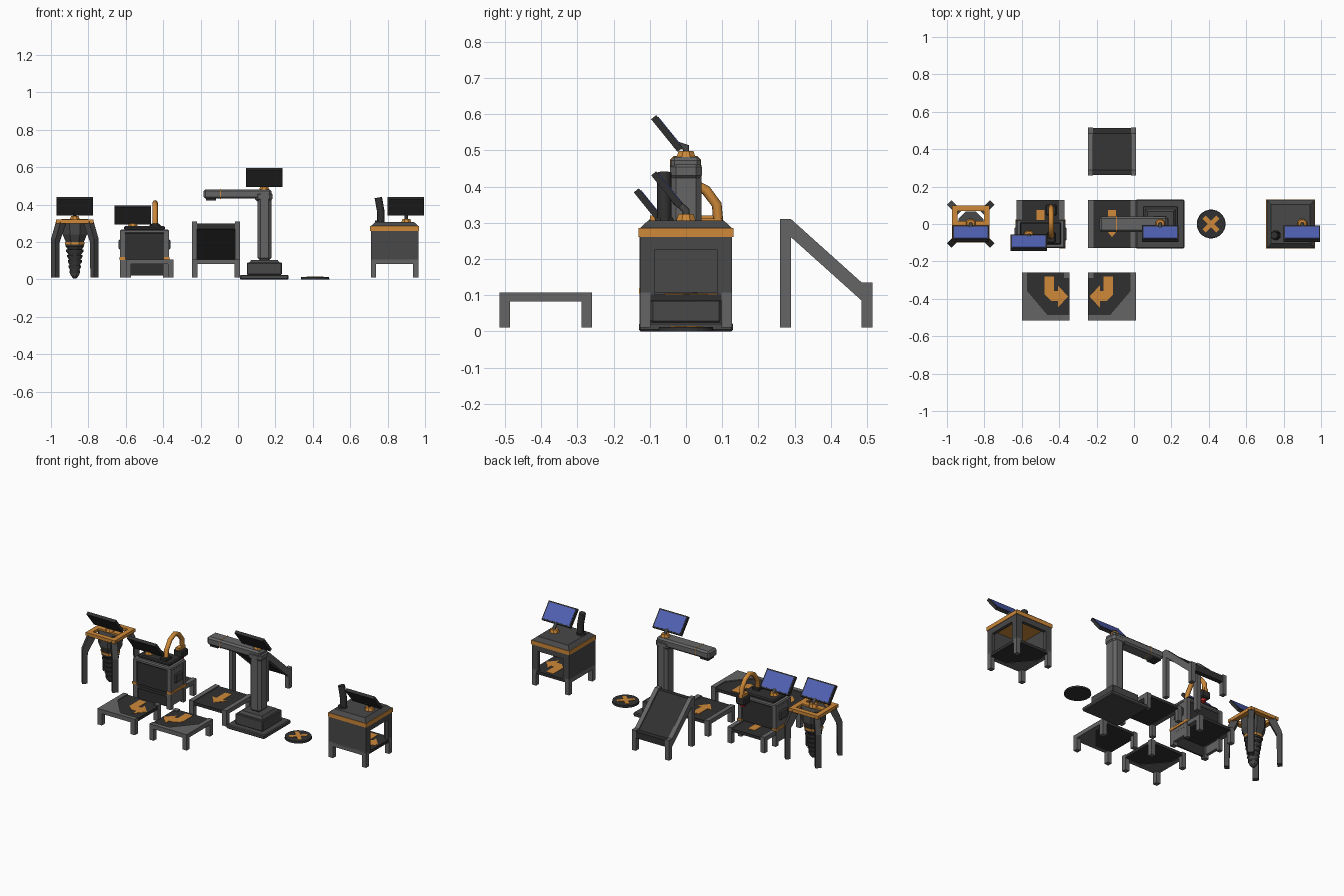
import bpy, bmesh, math
from mathutils import Matrix, Vector

if "Cube" in bpy.data.objects:
    bpy.data.objects.remove(bpy.data.objects["Cube"])


def mat(name, c):
    m = bpy.data.materials.new(name)
    m.diffuse_color = (*c, 1)
    m.use_nodes = True
    m.node_tree.nodes["Principled BSDF"].inputs["Base Color"].default_value = m.diffuse_color
    return m


ORANGE = mat("orange", (0.62, 0.25, 0.04))
BLUE = mat("blue", (0.08, 0.12, 0.45))
RED = mat("red", (0.6, 0.03, 0.03))
DARK = mat("dark", (0.03, 0.03, 0.03))
LIGHT = mat("light", (0.13, 0.13, 0.13))
MID = mat("mid", (0.065, 0.065, 0.065))


def finish(name, bm, m):
    bmesh.ops.recalc_face_normals(bm, faces=bm.faces)
    me = bpy.data.meshes.new(name)
    bm.to_mesh(me)
    bm.free()
    ob = bpy.data.objects.new(name, me)
    bpy.context.collection.objects.link(ob)
    me.materials.append(m)
    return ob


def box(name, x0, x1, y0, y1, z0, z1, m=LIGHT, bevel=0, taper=1):
    bm = bmesh.new()
    bmesh.ops.create_cube(bm, size=1)
    for v in bm.verts:
        t = taper if v.co.z > 0 else 1
        v.co = Vector(((x0 + x1) / 2 + v.co.x * t * (x1 - x0),
                       (y0 + y1) / 2 + v.co.y * t * (y1 - y0),
                       (z0 + z1) / 2 + v.co.z * (z1 - z0)))
    if bevel:
        bmesh.ops.bevel(bm, geom=bm.edges[:], offset=bevel, segments=1, affect='EDGES')
    return finish(name, bm, m)


def prism(name, pts, a, b, m=LIGHT, axis='z', off=(0, 0, 0), rot=0, flip=1):
    # axis z: pts are (x, y); axis x: pts are (y, z)
    bm = bmesh.new()
    to3 = (lambda p, h: (p[0] * flip, p[1], h)) if axis == 'z' else (lambda p, h: (h, p[0], p[1]))
    f = bm.faces.new([bm.verts.new(to3(p, a)) for p in pts])
    d = (0, 0, b - a) if axis == 'z' else (b - a, 0, 0)
    r = bmesh.ops.extrude_face_region(bm, geom=[f], use_keep_orig=True)
    bmesh.ops.translate(bm, vec=d, verts=[v for v in r['geom'] if isinstance(v, bmesh.types.BMVert)])
    bmesh.ops.transform(bm, matrix=Matrix.Translation(off) @ Matrix.Rotation(rot, 4, 'Z'), verts=bm.verts)
    return finish(name, bm, m)


def cone(name, x, y, z0, z1, r0, r1, m=MID, n=8):
    bm = bmesh.new()
    bmesh.ops.create_cone(bm, cap_ends=True, segments=n, radius1=r0, radius2=r1, depth=z1 - z0,
                          matrix=Matrix.Translation((x, y, (z0 + z1) / 2)) @ Matrix.Rotation(math.pi / n, 4, 'Z'))
    return finish(name, bm, m)


def tube(name, path, r, m):
    cu = bpy.data.curves.new(name, 'CURVE')
    cu.dimensions = '3D'
    cu.bevel_depth, cu.bevel_resolution, cu.use_fill_caps = r, 2, True
    sp = cu.splines.new('POLY')
    sp.points.add(len(path) - 1)
    for p, c in zip(sp.points, path):
        p.co = (*c, 1)
    cu.materials.append(m)
    ob = bpy.data.objects.new(name, cu)
    bpy.context.collection.objects.link(ob)


# tilted monitor with a stalk and an orange foot
def screen(name, x, y, z, fx, fy, fz):
    for part, w, h, y0, y1, m in (("case", .0975, .058, -.01, .008, DARK), ("glass", .09, .05, .004, .010, BLUE)):
        ob = box(f"{name}_screen_{part}", -w, w, y0, y1, -h, h, m)
        ob.matrix_world = Matrix.Translation((x, y, z)) @ Matrix.Rotation(math.radians(39), 4, 'X')
    cone(name + "_screen_foot", fx, fy, fz, fz + .02, .03, .022, ORANGE)
    tube(name + "_screen_stalk", [(fx, fy, fz), (fx, fy, fz + .03), (fx, y + .02, z - .03)], .01, MID)


H, I = .1275, .1


def legs(name, cx, cy):
    for i in (-1, 1):
        for j in (-1, 1):
            x, y = cx + i * (H - .0145), cy + j * (H - .0145)
            box(name + "_leg", x - .0145, x + .0145, y - .0145, y + .0145, .01, .108)


# straight conveyor running toward the front
def straight(name, cx, cy):
    legs(name, cx, cy)
    for s in (-1, 1):
        box(name + "_rail", cx + s * H - .014 * (s + 1), cx + s * H + .014 * (1 - s), cy - H, cy + H, .082, .108)
    box(name + "_belt", cx - I, cx + I, cy - H, cy + H, .084, .102, DARK)
    prism(name + "_arrow", [(-.022, .075), (.022, .075), (.022, -.01), (.05, -.01), (0, -.07), (-.05, -.01), (-.022, -.01)],
          .101, .104, ORANGE, off=(cx, cy, 0))


# corner conveyor, entry at the back and exit at the side
def corner(name, cx, cy, flip=1):
    legs(name, cx, cy)
    o = (cx, cy, 0)
    prism(name + "_rail", [(-H, H), (-I, H), (-I, .03), (.01, -I), (H, -I), (H, -H), (-H, -H)],
          .082, .108, LIGHT, off=o, flip=flip)
    prism(name + "_belt", [(-I, H), (I, H), (I, I), (H, I), (H, -I), (-I, -I)], .084, .102, DARK, off=o, flip=flip)
    prism(name + "_arrow", [(-.005, .107), (.045, .107), (.045, .03), (.065, .03), (.065, .06), (.12, 0), (.065, -.06),
                            (.065, -.025), (.03, -.025), (-.005, .01)], .101, .104, ORANGE, off=o, flip=flip)


straight("conveyor", -.1175, 0)
corner("left_corner", -.4725, -.3875)
corner("right_corner", -.1175, -.3875, -1)

# sloped conveyor
side = [(.26, .01), (.29, .01), (.29, .26), (.485, .085), (.485, .01), (.515, .01), (.515, .135), (.485, .135), (.29, .31), (.26, .31)]
for x in (-.245, -.017):
    prism("ramp_side", side, x, x + .027, LIGHT, 'x')
prism("ramp_belt", [(.262, .27), (.285, .265), (.485, .088), (.513, .088), (.513, .128), (.484, .128), (.288, .3), (.262, .3)],
      -.22, -.015, DARK, 'x')

# drill rig
D = -.8725
for k in range(4):
    prism("drill_leg", [(.163, .01), (.163, .215), (.125, .31), (.085, .31), (.09, .285), (.132, .2), (.135, .01)],
          -.0175, .0175, MID, 'x', (D, 0, 0), math.pi / 4 + k * math.pi / 2)
for s in (-1, 1):
    y, x = s * .085, D + s * .085
    box("drill_frame_bar", D - .1, D + .1, y - .015, y + .015, .3, .32, ORANGE)
    box("drill_frame_side", x - .015, x + .015, -.07, .07, .3, .32, ORANGE)
box("drill_frame_bridge", D - .07, D + .07, -.02, .015, .305, .322, ORANGE)
cone("drill_motor", D, 0, .24, .312, .07, .072)
cone("drill_chuck", D, 0, .2, .24, .052, .07)
cone("drill_collar", D, 0, .187, .2, .056, .056, ORANGE)
for k in range(6):
    z, r = .187 - .028 * k, .052 - .0045 * k
    cone("drill_flute", D, 0, z - .012, z, r, r, DARK, 12)
    cone("drill_core", D, 0, z - .028, z - .012, r * .72, r * .95, MID, 12)
cone("drill_tip", D, 0, .005, .02, .01, .022, MID, 8)
screen("drill", D, -.052, .392, D, 0, .318)

# scanning machine on a straight conveyor
M = -.5
straight("scanner_conveyor", M, 0)
for x in (M - .13, M + .105):
    for y in (-.128, -.003):
        box("scanner_post", x, x + .025, y, y + .025, .01, .26, LIGHT)
    box("scanner_side", x + .003, x + .022, -.11, .005, .03, .25, LIGHT)
    box("scanner_side_stripe", x - .003, x + .028, -.13, .024, .105, .12, ORANGE)
    box("scanner_side_pod", x - .008, x + .033, -.09, -.015, .16, .215, MID, .006)
for y in (-.12, .0):
    box("scanner_panel", M - .11, M + .11, y, y + .012, .108, .25, DARK)
box("scanner_lower_panel", M - .11, M + .11, -.118, -.108, .02, .085, DARK)
box("scanner_cap", M - .13, M + .13, -.128, .022, .245, .268, LIGHT, .006)
box("scanner_lid", M - .11, M + .11, -.11, .01, .265, .285, DARK, .006)
A = -.443
tube("scanner_arch", [(A, -.07, .27), (A, -.065, .34), (A, -.03, .39), (A, .015, .41), (A, .055, .39), (A, .085, .35), (A, .09, .29)], .014, ORANGE)
box("scanner_arch_foot", A - .022, A + .022, -.1, -.045, .28, .3, DARK, .004)
box("scanner_arch_flange", A - .013, A + .013, .04, .1, .295, .312, ORANGE)
box("scanner_head", A - .03, A + .03, .045, .105, .25, .295, DARK, .006)
cone("scanner_lens", A, .075, .235, .252, .018, .018, RED)
screen("scanner", -.562, -.1, .345, -.562, -.06, .28)

# crane
box("crane_slab", .01, .27, -.13, .13, 0, .025, MID, .005)
box("crane_base", .048, .235, -.095, .095, .025, .09, MID, .004)
box("crane_base_top", .06, .223, -.08, .08, .09, .105, MID, 0, .85)
box("crane_column", .103, .178, -.043, .043, .1, .475, LIGHT, .016)
box("crane_arm", -.185, .178, -.042, .04, .432, .482, LIGHT, .01)
box("crane_arm_band", -.102, -.085, -.044, .042, .431, .484, ORANGE, .01)
box("crane_arm_nozzle", -.172, -.118, -.03, .03, .422, .436, DARK)
box("crane_elbow", .09, .185, -.044, .044, .415, .47, LIGHT, .016)
screen("crane", .14, -.052, .547, .14, 0, .478)

# floor disc with a cross
cone("pad_disc", .4125, 0, 0, .012, .077, .075, DARK, 24)
for s in (-1, 1):
    prism("pad_cross", [(-.052, -.012), (.052, -.012), (.052, .012), (-.052, .012)], .011, .0145, ORANGE,
          off=(.4125, 0, 0), rot=s * math.pi / 4)

# processing cabinet over a corner conveyor
S = .8375
corner("cabinet_conveyor", S, 0)
box("cabinet_front_wall", S - H, S + H, -H, -H + .02, .1, .262, MID)
box("cabinet_left_wall", S - H, S - H + .02, -H, H, .1, .262, MID)
for a in (-1, 1):
    p, q = sorted((a * .086, a * H))
    box("cabinet_right_post", S + H - .02, S + H, p, q, .1, .262, MID)
    box("cabinet_back_post", S + p, S + q, H - .02, H, .1, .262, MID)
box("cabinet_right_lintel", S + H - .02, S + H, -H, H, .226, .262, MID)
box("cabinet_back_lintel", S - H, S + H, H - .02, H, .226, .262, MID)
box("cabinet_band", S - H - .003, S + H + .003, -H - .003, H + .003, .26, .285, ORANGE)
box("cabinet_roof", S - H, S + H, -H, H, .285, .306, MID, 0, .82)
cone("cabinet_pipe_foot", .758, -.06, .3, .315, .03, .026, DARK)
tube("cabinet_pipe", [(.764, -.06, .3), (.764, -.06, .36), (.757, -.06, .4), (.75, -.06, .438)], .02, DARK)
screen("cabinet", .898, -.052, .392, .9, 0, .304)
